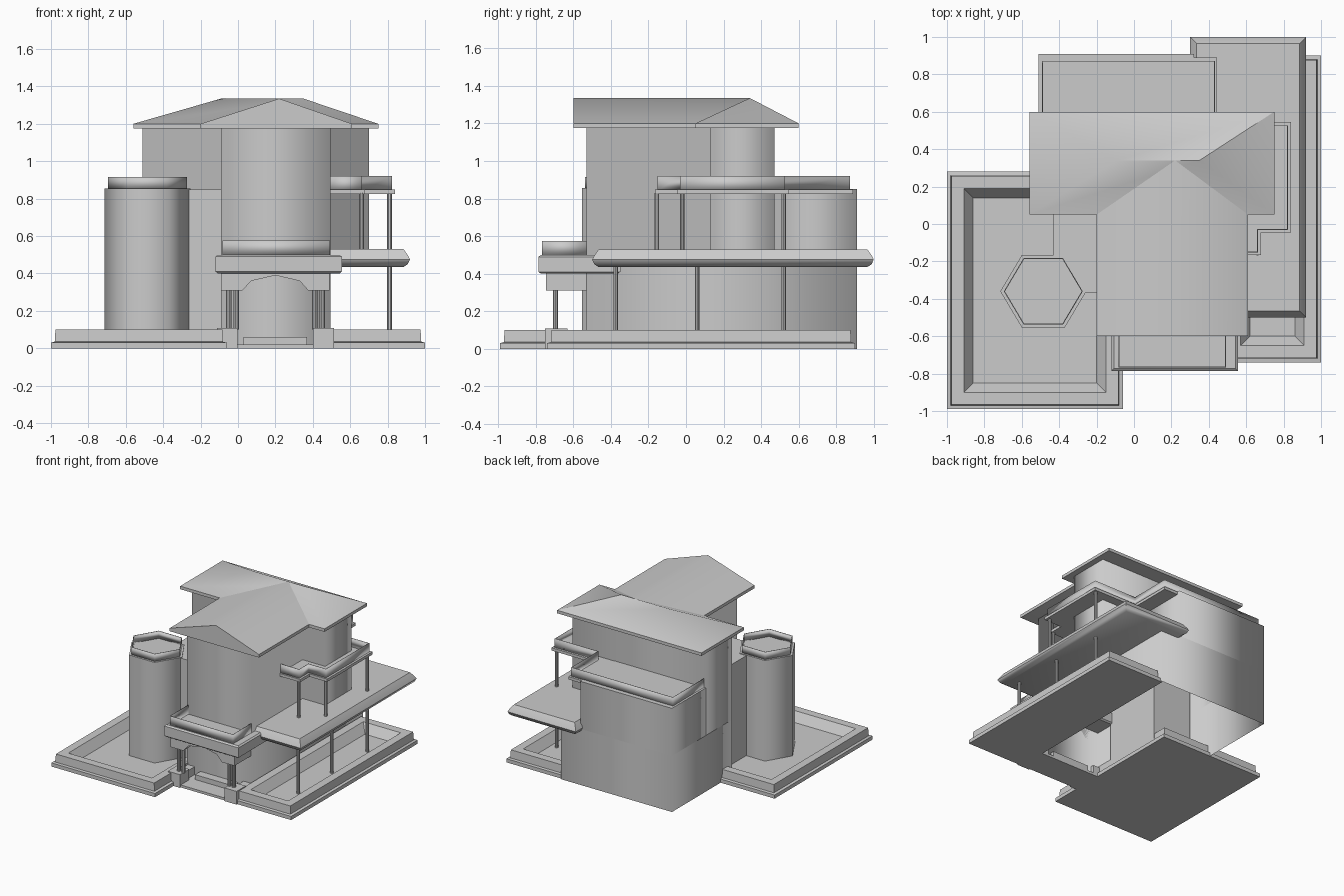
import bpy, bmesh, math
from mathutils import Vector

if "Cube" in bpy.data.objects:
    bpy.data.objects.remove(bpy.data.objects["Cube"])

stone = bpy.data.materials.new("plain grey")
stone.use_nodes = True
GREY = (0.6, 0.6, 0.6, 1)
stone.diffuse_color = GREY
stone.node_tree.nodes["Principled BSDF"].inputs["Base Color"].default_value = GREY


def finish(name, bm, angle=35, fix=True):
    if fix:
        bmesh.ops.recalc_face_normals(bm, faces=bm.faces)
    mesh = bpy.data.meshes.new(name)
    bm.to_mesh(mesh)
    bm.free()
    mesh.materials.append(stone)
    ob = bpy.data.objects.new(name, mesh)
    bpy.context.collection.objects.link(ob)
    bpy.ops.object.select_all(action='DESELECT')
    ob.select_set(True)
    bpy.context.view_layer.objects.active = ob
    bpy.ops.object.shade_smooth_by_angle(angle=math.radians(angle))
    return ob


def loft(name, rings, bottom=True, top=True, angle=35):
    """Skin between stacked outlines that share a point count."""
    bm = bmesh.new()
    loops = [[bm.verts.new(p) for p in ring] for ring in rings]
    n = len(loops[0])
    for a, b in zip(loops, loops[1:]):
        for i in range(n):
            j = (i + 1) % n
            bm.faces.new((a[i], a[j], b[j], b[i]))
    if bottom:
        bm.faces.new(loops[0][::-1])
    if top:
        # separate cap keeps the wall shading independent
        bm.faces.new([bm.verts.new(v.co) for v in loops[-1]])
    return finish(name, bm, angle, fix=False)


def prism(name, outline, z0, z1, **kw):
    return loft(name, [[(x, y, z) for x, y in outline] for z in (z0, z1)], **kw)


def rect(x0, x1, y0, y1, inset=0):
    return [(x0 + inset, y0 + inset), (x1 - inset, y0 + inset),
            (x1 - inset, y1 - inset), (x0 + inset, y1 - inset)]


def slab(name, bounds, profile, **kw):
    """Rectangle with an edge profile of (inset, height) pairs."""
    return loft(name, [[(x, y, z) for x, y in rect(*bounds, inset)]
                       for inset, z in profile], **kw)


def box(name, bounds, z0, z1, **kw):
    return prism(name, rect(*bounds), z0, z1, **kw)


def railing(name, path, z0, z1, closed=False):
    """Thin upright sheet following a path."""
    bm = bmesh.new()
    low = [bm.verts.new((x, y, z0)) for x, y in path]
    high = [bm.verts.new((x, y, z1)) for x, y in path]
    n = len(path)
    for i in range(n if closed else n - 1):
        j = (i + 1) % n
        bm.faces.new((low[i], low[j], high[j], high[i]))
    ob = finish(name, bm)
    mod = ob.modifiers.new("thickness", 'SOLIDIFY')
    mod.thickness = 0.006
    mod.offset = 0


def post(name, x, y, z0, z1, r=0.013):
    ring = [(x + r * math.cos(math.tau * i / 10), y + r * math.sin(math.tau * i / 10))
            for i in range(10)]
    prism(name, ring, z0, z1)


# Walled garden terraces
RIM = [(0, 0), (0, .03), (.02, .035), (.024, .1), (.09, .1), (.14, .03)]
slab("left_terrace", (-1, -.06, -.99, .28), RIM)
slab("right_terrace", (.48, 1, -.74, .9), RIM)

# House walls: ground storey, upper storey and lower rear wing
prism("ground_walls", [(-.51, .13), (-.09, .13), (-.09, -.53), (.495, -.53),
                       (.495, .91), (-.51, .91)], 0, .46,
      bottom=False, top=False, angle=100)
prism("upper_walls", [(-.51, .13), (-.09, .13), (-.09, -.53), (.495, -.53),
                      (.495, .13), (.7, .13), (.7, .47), (-.51, .47)], .46, 1.19,
      bottom=False, angle=100)
prism("rear_wing", [(.32, .47), (.32, .91), (-.51, .91), (-.51, .47)], .46, .85,
      bottom=False, angle=100)
box("tower_link", (-.43, -.08, -.37, .14), 0, .85, bottom=False)

# Six-sided tower with a thin parapet
def hexagon(r):
    return [(-.485 + r * math.cos(math.pi * i / 3), -.36 + r * .97 * math.sin(math.pi * i / 3))
            for i in range(6)]

prism("tower", hexagon(.23), 0, .855, bottom=False, angle=100)
railing("tower_parapet", hexagon(.208), .855, .915, closed=True)

# Hipped main roof crossed by a front gable
EAVE, FASCIA, RIDGE = 1.175, 1.2, 1.335
bm = bmesh.new()
lower = [bm.verts.new((x, y, EAVE)) for x, y in rect(-.56, .75, .05, .6)]
upper = [bm.verts.new((x, y, FASCIA)) for x, y in rect(-.56, .75, .05, .6)]
left = bm.verts.new((-.09, .34, RIDGE))
right = bm.verts.new((.35, .34, RIDGE))
bm.faces.new(lower)
for i in range(4):
    j = (i + 1) % 4
    bm.faces.new((lower[i], lower[j], upper[j], upper[i]))
bm.faces.new((upper[0], upper[1], right, left))
bm.faces.new((upper[1], upper[2], right))
bm.faces.new((upper[2], upper[3], left, right))
bm.faces.new((upper[3], upper[0], left))
finish("main_roof", bm, 32)

gable = [(-.2, EAVE), (.61, EAVE), (.61, FASCIA), (.22, RIDGE), (-.2, FASCIA)]
bm = bmesh.new()
face = bm.faces.new([bm.verts.new((x, -.6, z)) for x, z in gable])
push = bmesh.ops.extrude_face_region(bm, geom=[face])["geom"]
for v in [g for g in push if isinstance(g, bmesh.types.BMVert)]:
    # the ridge meets the main ridge, the eaves stop at the main eave
    v.co.y = .34 if v.co.z > FASCIA + .01 else .05
finish("front_gable_roof", bm, 45)

# Veranda roof and its posts
slab("veranda_roof", (.3, .92, -.5, 1),
     [(.035, .435), (.012, .45), (0, .475), (.01, .495), (.035, .53)], angle=50)
for y in (-.375, .06, .52):
    post("veranda_post", .81, y, .03, .45)
for x, y in ((.66, -.155), (.81, -.02), (.81, .52)):
    post("balcony_post", x, y, .52, .83)

# Stepped side balcony wrapping to the rear
prism("side_balcony", [(.3, -.165), (.68, -.165), (.68, -.045), (.84, -.045), (.84, .545),
                       (.445, .545), (.445, .89), (.3, .89)], .825, .848)
railing("side_railing", [(.495, -.15), (.66, -.15), (.66, -.03), (.82, -.03), (.82, .525),
                         (.43, .525), (.43, .87), (-.49, .87), (-.49, .47)], .84, .92)

# Entrance porch with balcony above
slab("porch_balcony", (-.12, .555, -.785, -.35),
     [(.012, .4), (0, .41), (0, .49), (.012, .5)])
railing("porch_railing", [(-.08, -.53), (-.08, -.765), (.49, -.765), (.49, -.53)], .5, .575)
arch = [(-.09, .31), (.025, .31), (.07, .36), (.2, .39), (.33, .36), (.375, .31),
        (.49, .31), (.49, .41), (-.09, .41)]
loft("porch_arch", [[(x, y, z) for x, z in arch] for y in (-.53, -.745)], angle=40)
for side in (-1, 1):
    cx = .2 + side * .257
    box("porch_plinth", (cx - .055, cx + .055, -.75, -.63), 0, .108)
    box("porch_side_wall", (cx - .035, cx + .035, -.63, -.5), 0, .085)
    post("porch_outer_column", .2 + side * .25, -.695, .1, .32, .015)
    post("porch_inner_column", .2 + side * .21, -.695, .1, .32, .015)
box("porch_floor", (-.03, .43, -.74, -.5), 0, .02)
box("door_step", (.03, .37, -.6, -.5), 0, .06)
